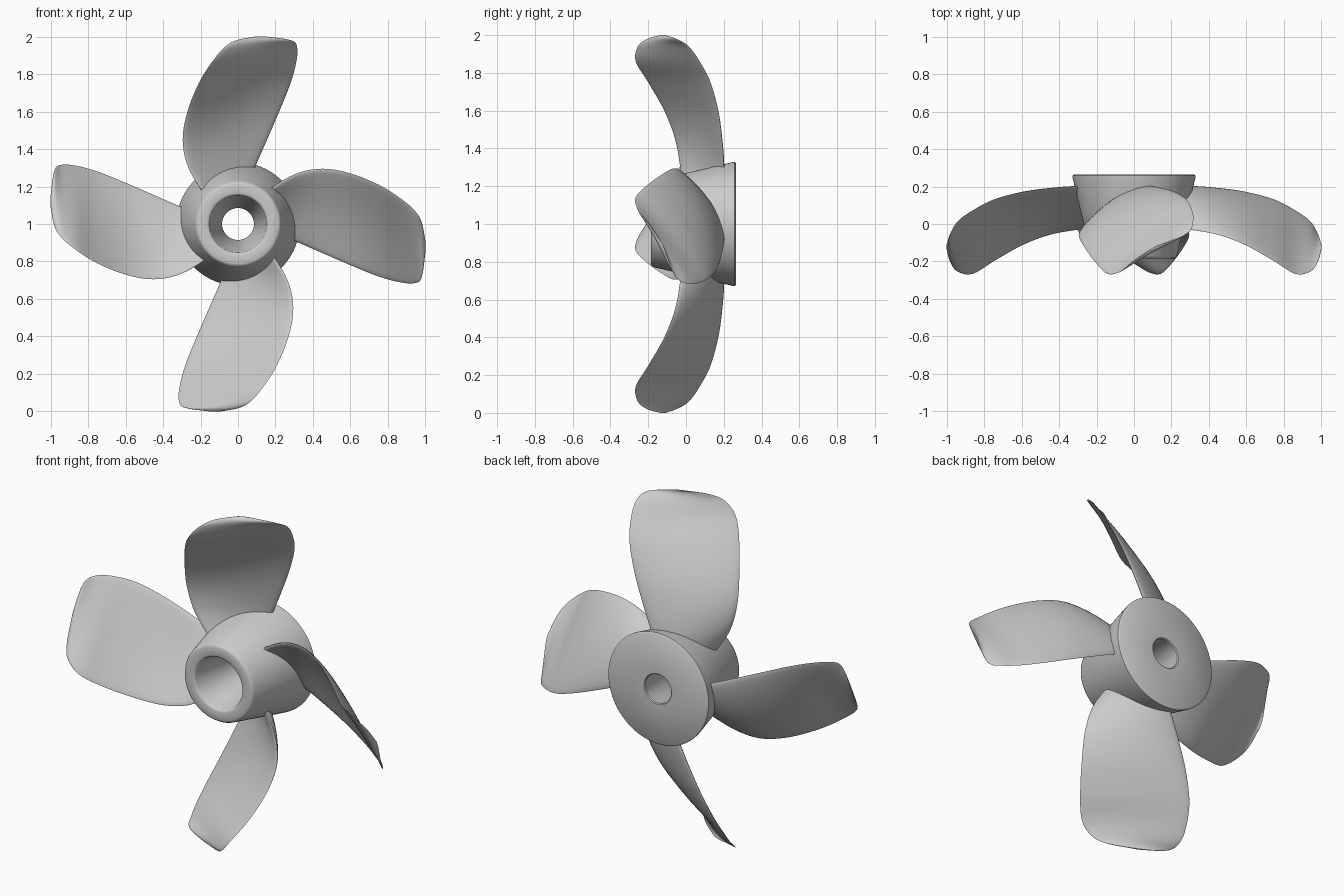
import bpy, bmesh, math
from mathutils import Vector, Matrix

if "Cube" in bpy.data.objects:
    bpy.data.objects.remove(bpy.data.objects["Cube"])

CENTRE = Vector((0, 0, 1))


def finish(bm, name, angle):
    bmesh.ops.remove_doubles(bm, verts=bm.verts, dist=1e-5)
    bmesh.ops.recalc_face_normals(bm, faces=bm.faces)
    mesh = bpy.data.meshes.new(name)
    bm.to_mesh(mesh)
    bm.free()
    ob = bpy.data.objects.new(name, mesh)
    bpy.context.collection.objects.link(ob)
    bpy.ops.object.select_all(action='DESELECT')
    ob.select_set(True)
    bpy.context.view_layer.objects.active = ob
    bpy.ops.object.shade_smooth_by_angle(angle=math.radians(angle))
    return ob


def skin(bm, rings, close_rings=False):
    n = len(rings[0])
    pairs = list(zip(rings, rings[1:]))
    if close_rings:
        pairs.append((rings[-1], rings[0]))
    for a, b in pairs:
        for i in range(n):
            j = (i + 1) % n
            bm.faces.new((a[i], a[j], b[j], b[i]))


def catmull(points, steps):
    out = []
    for i in range(len(points) - 1):
        p0, p1 = points[max(i - 1, 0)], points[i]
        p2, p3 = points[i + 1], points[min(i + 2, len(points) - 1)]
        for s in range(steps):
            t = s / steps
            out.append([0.5 * (2 * b + (c - a) * t + (2 * a - 5 * b + 4 * c - d) * t * t
                               + (3 * b - a - 3 * c + d) * t ** 3)
                        for a, b, c, d in zip(p0, p1, p2, p3)])
    out.append(list(points[-1]))
    return out


# Hub: tapered body with a conical bore, (radius, y) profile turned about y
profile = [(0.165, -0.185), (0.212, -0.185), (0.222, -0.181), (0.229, -0.17),
           (0.324, 0.245), (0.326, 0.257), (0.318, 0.265), (0.09, 0.265),
           (0.085, 0.26), (0.153, -0.175), (0.157, -0.182)]
# Widen the last bit of the back rim
profile[4:7] = [(0.328, 0.248), (0.329, 0.258), (0.32, 0.265)]
bm = bmesh.new()
SEG = 96
rings = []
for r, y in profile:
    rings.append([bm.verts.new(CENTRE + Vector((r * math.cos(a), y, r * math.sin(a))))
                  for a in (2 * math.pi * k / SEG for k in range(SEG))])
skin(bm, rings, close_rings=True)
finish(bm, "hub", 40)

# Blade stations: height, front edge x y, back edge x y, thickness, camber
stations = [
    (0.15, -0.175, -0.01, 0.03, 0.195, 0.06, 0.02),
    (0.30, -0.265, -0.03, 0.09, 0.200, 0.05, 0.028),
    (0.45, -0.295, -0.058, 0.155, 0.190, 0.042, 0.03),
    (0.60, -0.270, -0.115, 0.220, 0.170, 0.036, 0.03),
    (0.75, -0.210, -0.200, 0.280, 0.130, 0.030, 0.025),
    (0.86, -0.142, -0.266, 0.310, 0.073, 0.026, 0.018),
    (0.94, -0.075, -0.255, 0.316, 0.015, 0.022, 0.010),
    (0.98, -0.010, -0.205, 0.285, -0.050, 0.018, 0.005),
    (1.00, 0.090, -0.135, 0.150, -0.110, 0.008, 0.0),
]
HALF = 14


def make_blade(name, angle):
    bm = bmesh.new()
    turn = Matrix.Rotation(angle, 3, 'Y')
    rings = []
    for z, lx, ly, rx, ry, thick, camber in catmull(stations, 5):
        a, b = Vector((lx, ly, z)), Vector((rx, ry, z))
        d = (b - a).normalized()
        back = Vector((-d.y, d.x, 0))
        ring = []
        for k in range(2 * HALF):
            phi = math.pi * k / HALF
            u = (1 - math.cos(phi)) / 2
            off = camber * 4 * u * (1 - u) + thick / 2 * math.sin(phi)
            ring.append(bm.verts.new(CENTRE + turn @ (a.lerp(b, u) + back * off)))
        rings.append(ring)
    skin(bm, rings)
    bm.faces.new(rings[0])
    bm.faces.new(rings[-1])
    return finish(bm, name, 60)


# Four blades around the shaft axis
for i in range(4):
    make_blade(f"blade_{i + 1}", i * math.pi / 2)
